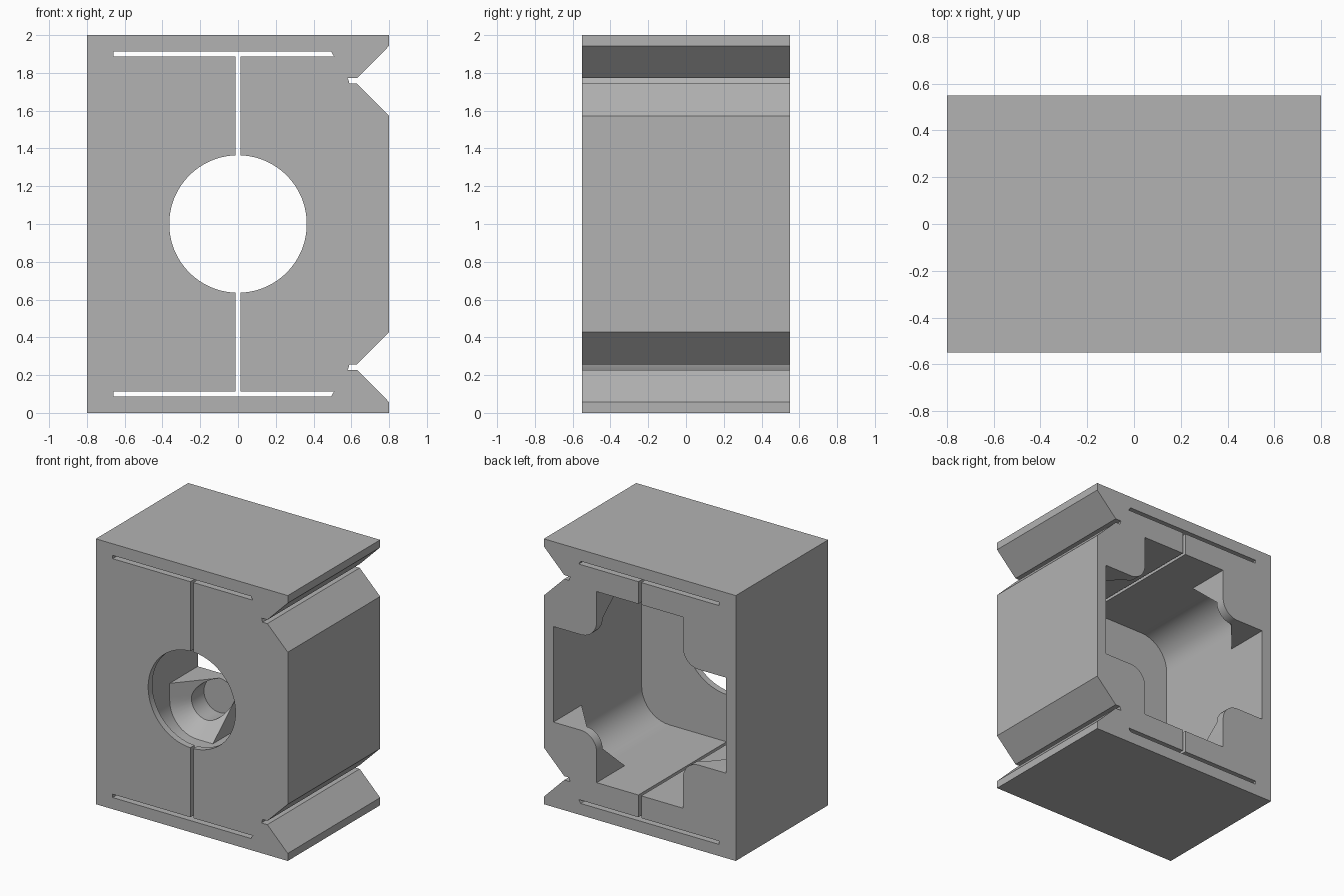
import bpy, bmesh
from math import sin, cos, pi, asin

if "Cube" in bpy.data.objects:
    bpy.data.objects.remove(bpy.data.objects["Cube"], do_unlink=True)

W, D, MID = 0.8, 0.55, 1.0    # half width, half depth, middle height
CAV, ARM = 0.72, 0.36         # cavity half size, cross arm half width
TAB_R, CAV_R = 0.13, 0.23     # rounding of the tabs and of the cavity corners
C = ARM + TAB_R               # centre of both roundings
HOLE = 0.364                  # front hole radius
GAP = 0.012                   # half width of the centre slit
SLOT = 0.8875                 # lower edge of the flange slot, from the middle
WALL = -D + 0.05              # inside of the front wall
TAB, PLATE = 0.215, 0.48      # start of the tab slope, floor of the tab recess
SLOPE = (PLATE - TAB) / CAV_R

grey = bpy.data.materials.new("plain grey")
grey.use_nodes = True
grey.diffuse_color = (0.45, 0.45, 0.45, 1)
grey.node_tree.nodes["Principled BSDF"].inputs["Base Color"].default_value = grey.diffuse_color


def arc(r, start, end, n, cx=0.0, cz=0.0):
    angles = [start + (end - start) * i / n for i in range(n + 1)]
    return [(cx + r * cos(a), cz + r * sin(a)) for a in angles]


def tab_ring(a):
    """Point on the cavity wall, point on the recess rim, and rim depth."""
    c, s = cos(a), sin(a)
    rim = (C + TAB_R * c, C + TAB_R * s)
    if a > pi / 2:
        wall, dist = (rim[0], CAV), CAV - rim[1]
    elif a < 0:
        wall, dist = (CAV, rim[1]), CAV - rim[0]
    else:
        wall, dist = (C + CAV_R * c, C + CAV_R * s), CAV_R - TAB_R
    return wall, rim, TAB + SLOPE * dist


# Quarter profiles, running from the slit to the middle height
hole = arc(HOLE, pi / 2 - asin(GAP / HOLE), 0, 24)
rings = [tab_ring(pi - i * pi / 20) for i in range(31)]
cavity = [(GAP, CAV)] + [wall for wall, rim, y in rings] + [(CAV, 0)]
tab_edge = arc(TAB_R, pi, 1.5 * pi, 10, C, C)
cross = [(GAP, CAV), (ARM, CAV)] + tab_edge + [(CAV, ARM), (CAV, 0)]

# Outer outlines, running from the middle height back to the slit
flanged_side = [(W, 0), (W, 1), (-W, 1), (-W, 0.943), (-0.63, 0.772), (-0.58, 0.772),
                (-0.493, 0.9125), (0.66, 0.9125), (0.66, SLOT), (GAP, SLOT)]
notched_side = [(W, 0), (W, 0.573), (0.63, 0.743), (0.59, 0.743),
                (0.583, 0.768), (0.511, SLOT), (GAP, SLOT)]


def build_half(name, outline, sx):
    bm = bmesh.new()
    cache = {}

    def face(points, sz):
        verts = []
        for x, y, z in points:
            key = (round(sx * x, 5), round(y, 5), round(MID + sz * z, 5))
            if key not in cache:
                cache[key] = bm.verts.new(key)
            verts.append(cache[key])
        bm.faces.new(list(dict.fromkeys(verts)))

    def flat(profile, y, sz):
        face([(x, y, z) for x, z in profile], sz)

    def sweep(profile, y0, y1, sz):
        for (ax, az), (bx, bz) in zip(profile, profile[1:]):
            face([(ax, y0, az), (bx, y0, bz), (bx, y1, bz), (ax, y1, az)], sz)

    for sz in (-1, 1):
        # Front, back, outside and round hole
        flat(hole + outline, -D, sz)
        flat(cross + outline, D, sz)
        sweep(outline, -D, D, sz)
        sweep(hole, -D, WALL, sz)
        flat(hole + cavity[::-1], WALL, sz)

        # Slit side
        top = hole[0][1]
        face([(GAP, y, z) for y, z in ((-D, top), (WALL, top), (WALL, CAV),
                                       (D, CAV), (D, SLOT), (-D, SLOT))], sz)

        # Cavity walls
        sweep(cavity[1:-1], WALL, TAB, sz)
        face([(GAP, WALL, CAV), (ARM, WALL, CAV), (ARM, TAB, CAV),
              (ARM, D, CAV), (GAP, D, CAV)], sz)
        face([(CAV, WALL, 0), (CAV, WALL, ARM), (CAV, TAB, ARM),
              (CAV, D, ARM), (CAV, D, 0)], sz)

        # Corner tab: slope, recess wall, recess floor, rounded edge and sides
        for (w0, r0, y0), (w1, r1, y1) in zip(rings, rings[1:]):
            face([(w0[0], TAB, w0[1]), (w1[0], TAB, w1[1]),
                  (r1[0], y1, r1[1]), (r0[0], y0, r0[1])], sz)
            face([(r0[0], y0, r0[1]), (r1[0], y1, r1[1]),
                  (r1[0], PLATE, r1[1]), (r0[0], PLATE, r0[1])], sz)
        flat([rim for wall, rim, y in rings] + tab_edge[::-1][1:-1], PLATE, sz)
        sweep(tab_edge, PLATE, D, sz)
        side = ((TAB, CAV), (D, CAV), (D, C), (PLATE, C))
        face([(ARM, y, z) for y, z in side], sz)
        face([(x, y, ARM) for y, x in side], sz)

    bmesh.ops.recalc_face_normals(bm, faces=bm.faces)
    mesh = bpy.data.meshes.new(name)
    bm.to_mesh(mesh)
    bm.free()
    mesh.materials.append(grey)
    obj = bpy.data.objects.new(name, mesh)
    bpy.context.collection.objects.link(obj)
    return obj


halves = [build_half("flanged_half", flanged_side, -1),
          build_half("notched_half", notched_side, 1)]

# Smooth the curved walls, keep the edges sharp
bpy.ops.object.select_all(action='DESELECT')
for half in halves:
    half.select_set(True)
bpy.context.view_layer.objects.active = halves[0]
bpy.ops.object.shade_smooth_by_angle(angle=0.4)
